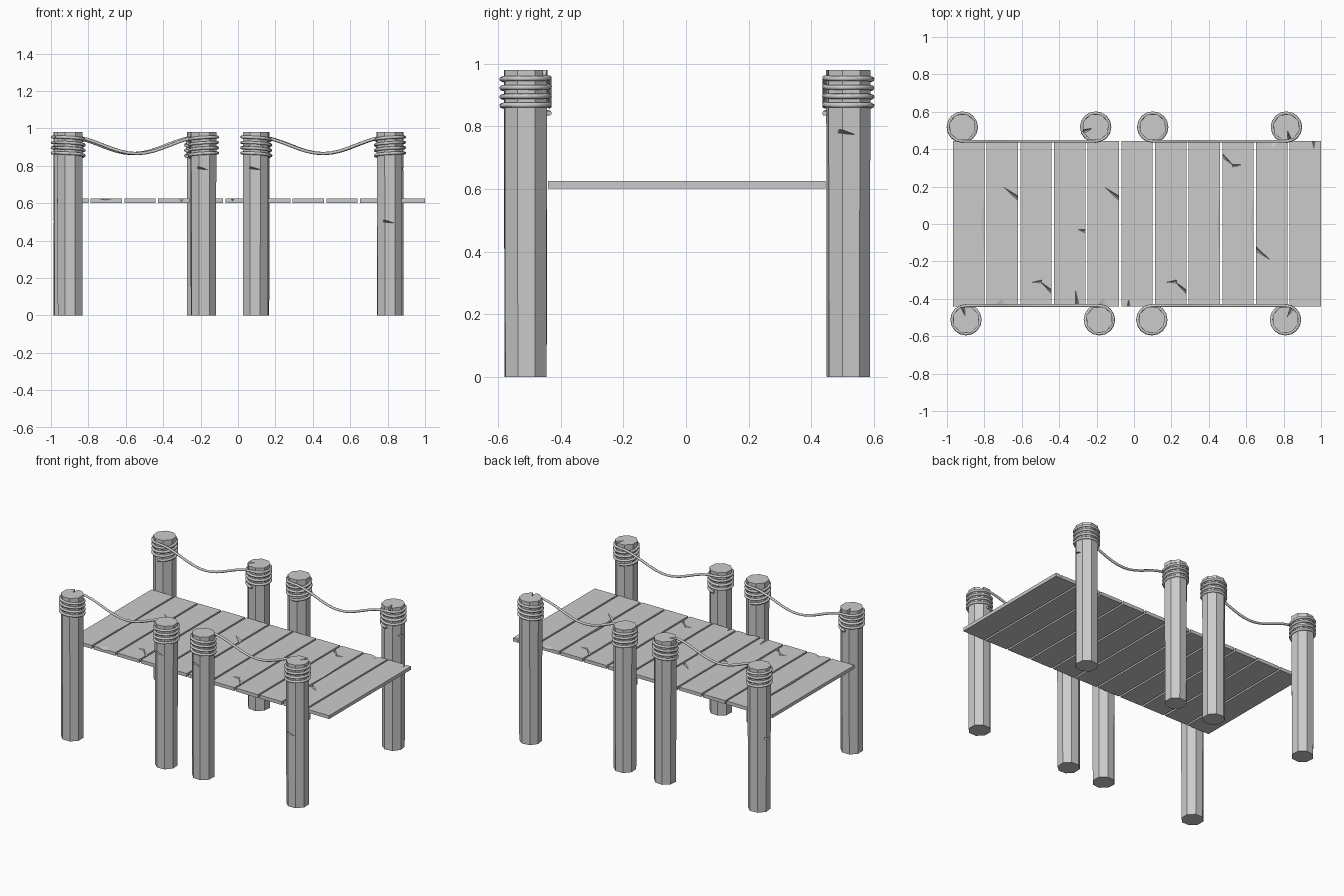
import bpy, bmesh, math
from mathutils import Vector, Matrix

if "Cube" in bpy.data.objects:
    bpy.data.objects.remove(bpy.data.objects["Cube"])


def new_object(name, bm, location=(0, 0, 0)):
    bmesh.ops.recalc_face_normals(bm, faces=bm.faces)
    mesh = bpy.data.meshes.new(name)
    bm.to_mesh(mesh)
    bm.free()
    ob = bpy.data.objects.new(name, mesh)
    bpy.context.collection.objects.link(ob)
    ob.location = location
    return ob


def carve(ob, points):
    """Cut a four-point wedge (given in local space) out of ob."""
    bm = bmesh.new()
    for p in points:
        bm.verts.new(p)
    bmesh.ops.convex_hull(bm, input=bm.verts)
    cutter = new_object("wedge_cutter", bm, ob.location)
    cutter.hide_render = True
    bpy.context.view_layer.update()
    mod = ob.modifiers.new("crack", 'BOOLEAN')
    mod.operation = 'DIFFERENCE'
    mod.solver = 'EXACT'
    mod.object = cutter
    with bpy.context.temp_override(object=ob, active_object=ob):
        bpy.ops.object.modifier_apply(modifier=mod.name)
    bpy.data.objects.remove(cutter)


# Planks: eleven boards with splits and chips in the upper face
PLANK_TOP, THICK = 0.625, 0.023

SPLIT = [((0, .20), (.1, .14), (.1, .105), .022)]
BENT = [((-.03, -.315), (.03, -.30), (.03, -.318), .015),
        ((.015, -.303), (.095, -.36), (.095, -.39), .022)]
SLIVER = [((.06, 0), (.09, .3), (.09, -.33), .007)]
CHIP = [((0, -.39), (-.06, -.45), (.05, -.45), .009)]
END_NICK = [((-.045, -.40), (-.055, -.45), (-.035, -.45), .018)]
SIDE_NICK = [((.04, -.03), (.09, -.03), (.09, -.055), .018),
             ((.03, -.345), (.03, -.45), (.055, -.45), .02)]
# plank index: (wedges, turned end for end)
damage = {0: (SLIVER, False), 1: (SPLIT + CHIP, False), 2: (BENT, False),
          3: (SIDE_NICK, False), 4: (SPLIT + CHIP, False),
          5: (END_NICK, False), 6: (BENT, False), 7: (SLIVER, False),
          8: (BENT + [((-.06, 0), (-.09, .3), (-.09, -.33), .007)], True),
          9: (SPLIT + CHIP, True), 10: (END_NICK, True)}

for i in range(11):
    bm = bmesh.new()
    bmesh.ops.create_cube(bm, size=1)
    bmesh.ops.scale(bm, vec=(0.168, 0.886, THICK), verts=bm.verts)
    plank = new_object(f"plank_{i + 1}", bm,
                       (-0.884 + 0.18 * i, 0.002, PLANK_TOP - THICK / 2))
    wedges, turned = damage[i]
    s = -1 if turned else 1
    for tip, a, b, depth in wedges:
        top = THICK / 2 + 0.002
        pts = [(s * p[0], s * p[1], top) for p in (tip, a, b)]
        pts.append((s * (a[0] + b[0]) / 2, s * (a[1] + b[1]) / 2,
                    THICK / 2 - depth))
        carve(plank, pts)

# Posts: eight-sided poles
HEIGHT = 0.98
front = [(-0.898, -0.512), (-0.185, -0.512), (0.095, -0.512), (0.81, -0.512)]
back = [(-0.918, 0.518), (-0.205, 0.518), (0.10, 0.518), (0.815, 0.518)]


def make_post(name, xy, turn):
    bm = bmesh.new()
    bmesh.ops.create_cone(bm, cap_ends=True, segments=8, radius1=0.071,
                          radius2=0.073, depth=HEIGHT,
                          matrix=Matrix.Translation((0, 0, HEIGHT / 2))
                          @ Matrix.Rotation(math.radians(turn), 4, 'Z'))
    return new_object(name, bm, (*xy, 0))


def post_cut(post, angle, points):
    """Points are (outwards, sideways, up) around a facing angle."""
    rot = Matrix.Rotation(math.radians(angle), 3, 'Z')
    carve(post, [rot @ Vector(p) for p in points])


def side_nick(z):
    return [(.08, -.055, z), (.08, .06, z - .012), (.08, -.04, z + .02),
            (.045, -.02, z)]


TOP_SPLIT = [(.09, -.016, .985), (.09, .016, .985), (.01, 0, .985),
             (.09, 0, .93)]

fp = [make_post(f"front_post_{i + 1}", p, 22.5 + (0, 4, -3, 2)[i])
      for i, p in enumerate(front)]
bp = [make_post(f"back_post_{i + 1}", p, 22.5 + (5, -4, 3, 8)[i])
      for i, p in enumerate(back)]
for post, angle, z in ((fp[1], -90, .785), (fp[2], -90, .785),
                       (fp[3], -90, .5), (bp[0], 180, .5), (bp[3], 0, .78)):
    post_cut(post, angle, side_nick(z))
for post, angle in ((fp[0], 105), (bp[3], -75), (fp[3], 60), (bp[1], 200)):
    post_cut(post, angle, TOP_SPLIT)

# Ropes: coiled on one post, sagging along the inner side, coiled on the next
COIL_R, ROPE_R, TURNS, STEPS = 0.0755, 0.0085, 4, 16
Z_LOW, Z_HIGH = 0.842, 0.955


def make_rope(name, a, b, inward):
    n = TURNS * STEPS

    def coil(centre, turn):
        # turn 0 is the tangent point facing the deck
        ang = 2 * math.pi * turn
        z = Z_HIGH - (Z_HIGH - Z_LOW) * abs(turn) / TURNS
        z += 0.005 * (1 - math.cos(ang))
        return (centre[0] + COIL_R * math.sin(ang),
                centre[1] + inward * COIL_R * math.cos(ang), z)

    pts = [coil(a, -TURNS + k / STEPS) for k in range(n + 1)]
    for k in range(1, 16):
        t = k / 16
        z = Z_HIGH - 0.045 + 0.045 * math.cos(2 * math.pi * t)
        pts.append((a[0] + (b[0] - a[0]) * t, a[1] + inward * COIL_R, z))
    pts += [coil(b, k / STEPS) for k in range(n + 1)]

    curve = bpy.data.curves.new(name, 'CURVE')
    curve.dimensions = '3D'
    curve.bevel_depth = ROPE_R
    curve.bevel_resolution = 1
    curve.use_fill_caps = True
    spline = curve.splines.new('POLY')
    spline.points.add(len(pts) - 1)
    for sp, p in zip(spline.points, pts):
        sp.co = (*p, 1)
    ob = bpy.data.objects.new(name, curve)
    bpy.context.collection.objects.link(ob)


for side, posts, inward in (("front", front, 1), ("back", back, -1)):
    make_rope(f"{side}_rope_left", posts[0], posts[1], inward)
    make_rope(f"{side}_rope_right", posts[2], posts[3], inward)
